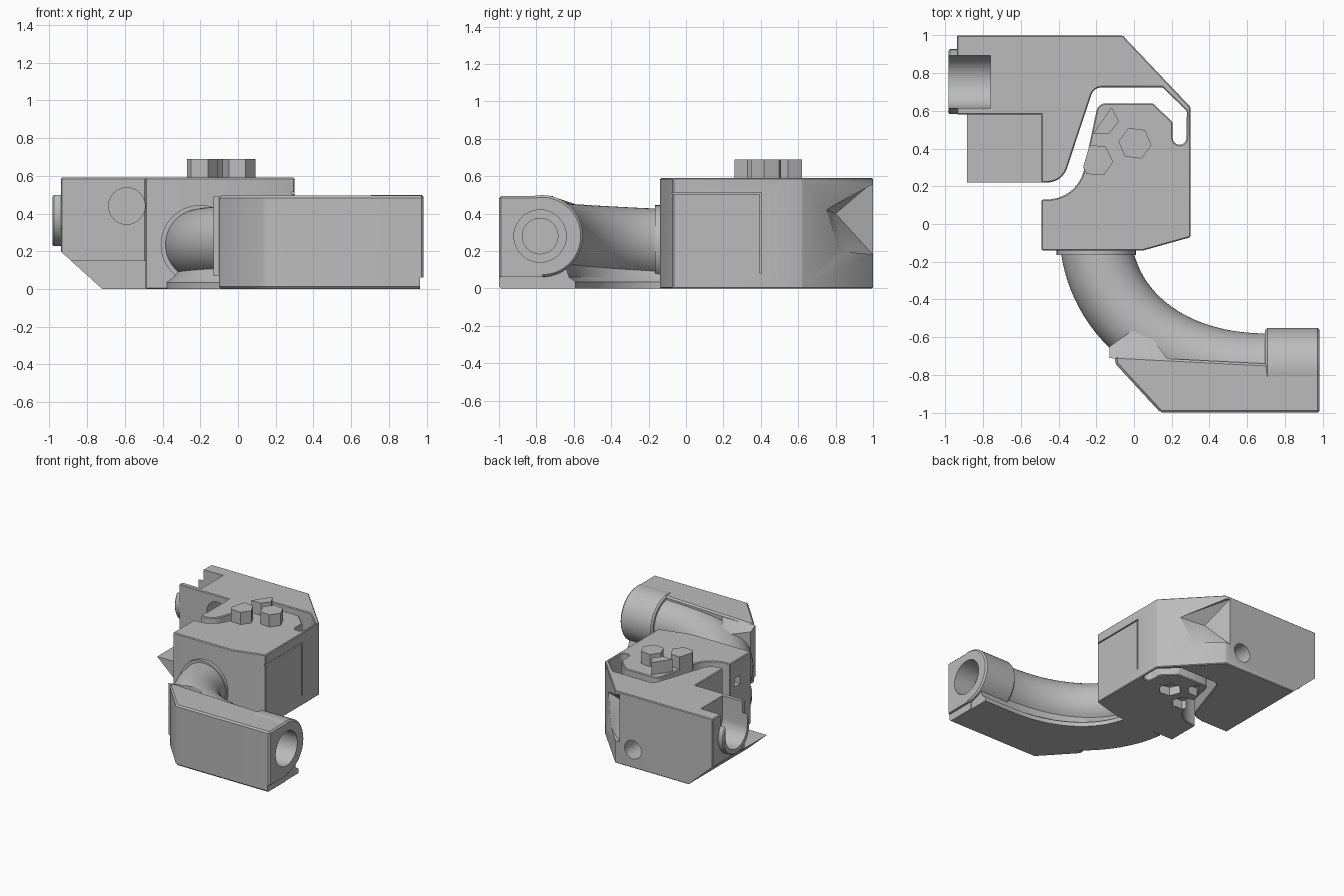
import bpy
import bmesh
import math
from mathutils import Vector, geometry

if "Cube" in bpy.data.objects:
    bpy.data.objects.remove(bpy.data.objects["Cube"])

GREY = (0.5, 0.5, 0.5, 1)
mat = bpy.data.materials.new("plain_grey")
mat.use_nodes = True
mat.diffuse_color = GREY
mat.node_tree.nodes["Principled BSDF"].inputs["Base Color"].default_value = GREY


def finish(name, bm):
    bmesh.ops.recalc_face_normals(bm, faces=bm.faces)
    me = bpy.data.meshes.new(name)
    bm.to_mesh(me)
    bm.free()
    me.materials.append(mat)
    ob = bpy.data.objects.new(name, me)
    bpy.context.collection.objects.link(ob)
    return ob


def prism(name, outline, lo, hi, axis="z"):
    """Extrude an outline along z (x, y), y (x, z) or x (y, z)."""
    place = {"z": lambda a, b: (a, b, lo), "y": lambda a, b: (a, lo, b),
             "x": lambda a, b: (lo, a, b)}[axis]
    step = {"z": (0, 0, hi - lo), "y": (0, hi - lo, 0), "x": (hi - lo, 0, 0)}[axis]
    bm = bmesh.new()
    face = bm.faces.new([bm.verts.new(place(a, b)) for a, b in outline])
    out = bmesh.ops.extrude_face_region(bm, geom=[face])
    moved = [v for v in out["geom"] if isinstance(v, bmesh.types.BMVert)]
    bmesh.ops.translate(bm, verts=moved, vec=step)
    return finish(name, bm)


def circle(a, b, r, n=48, turn=0.0):
    return [(a + r * math.cos(turn + math.tau * i / n),
             b + r * math.sin(turn + math.tau * i / n)) for i in range(n)]


def rect(a0, b0, a1, b1):
    return [(a0, b0), (a1, b0), (a1, b1), (a0, b1)]


def arc(a, b, r, start, end, n=6):
    angles = [math.radians(start + (end - start) * i / n) for i in range(n + 1)]
    return [(a + r * math.cos(t), b + r * math.sin(t)) for t in angles]


def hull(name, points):
    bm = bmesh.new()
    for p in points:
        bm.verts.new(p)
    bmesh.ops.convex_hull(bm, input=bm.verts)
    return finish(name, bm)


def apply(ob, kind, **settings):
    mod = ob.modifiers.new(kind.lower(), kind)
    for key, value in settings.items():
        setattr(mod, key, value)
    bpy.context.view_layer.objects.active = ob
    bpy.ops.object.modifier_apply(modifier=mod.name)


def soften(ob, width=0.008):
    apply(ob, "BEVEL", width=width, segments=1, limit_method="ANGLE",
          angle_limit=math.radians(40))


def cut(targets, cutters):
    for cutter in cutters:
        for ob in targets:
            apply(ob, "BOOLEAN", operation="DIFFERENCE", object=cutter, solver="EXACT")
        bpy.data.objects.remove(cutter)


# Hooked main body with the winding slot
outline = [(-0.94, 1), (-0.06, 1), (0.3, 0.62), (0.3, -0.07), (0.05, -0.14),
           (-0.49, -0.14), (-0.49, 0.13)]
outline += arc(-0.46, 0.33, 0.2, -85, -12)
outline += arc(-0.15, 0.59, 0.05, 165, 90, 4)
outline += [(0.1, 0.64), (0.205, 0.54)]
outline += arc(0.242, 0.457, 0.037, 180, 360, 8)
outline += [(0.28, 0.6), (0.15, 0.725)]
outline += arc(-0.17, 0.665, 0.06, 90, 160, 4)
outline += arc(-0.46, 0.33, 0.11, -20, -90, 6)
outline += [(-0.49, 0.22), (-0.49, 0.58), (-0.94, 0.58)]
body = prism("main_body", outline, 0, 0.59)
soften(body, 0.006)

# Low ledge beside the hook, and the ring around the side socket
ledge = prism("side_ledge", rect(-0.89, 0.22, -0.47, 0.6), 0, 0.15)
socket_ring = prism("socket_ring", circle(0.755, 0.4, 0.172), -0.985, -0.93, "x")
soften(socket_ring)

# Slanted underside, socket trough and round holes
cut([body, ledge], [prism("slant_cutter", [(-0.61, -0.1), (-1.1, 0.345), (-1.1, -0.1)],
                          0, 1.1, "y")])
cut([body, socket_ring], [
    prism("trough_cutter", circle(0.755, 0.41, 0.14), -1.1, -0.76, "x"),
    prism("trough_opening_cutter", rect(0.615, 0.41, 0.895, 0.7), -1.1, -0.76, "x")])
cut([body], [
    prism("front_hole_cutter", circle(-0.59, 0.44, 0.097, 32), 0.5, 0.8, "y"),
    prism("back_hole_cutter", circle(-0.22, 0.15, 0.075, 32), 0.8, 1.1, "y"),
    prism("side_window_cutter", rect(0, 0.38, 0.07, 0.45), -0.6, -0.43, "x")])

# Faceted pocket on the slanted back corner
rim = [Vector(p) for p in ((-0.1, 1, 0.57), (-0.1, 1, 0.18), (0.18, 0.75, 0.42),
                           (0.12, 0.82, 0.2))]
away = Vector((0.15, 0.16, 0))
cut([body], [hull("pocket_cutter", rim + [p + away for p in rim]
                  + [Vector((-0.02, 0.8, 0.4))])])

# Thin grooves outlining the side panel
cut([body], [
    prism("top_groove_cutter", rect(-0.1, 0.503, 0.405, 0.513), 0.285, 0.4, "x"),
    prism("end_groove_cutter", rect(0.395, 0.08, 0.405, 0.508), 0.285, 0.4, "x")])

# Hex bolt heads above, matching nut pockets below
bolts = {"inner_bolt": circle(0.005, 0.428, 0.088, 6, math.radians(-7)),
         "edge_bolt": [(-0.235, 0.42), (-0.15, 0.41), (-0.11, 0.33), (-0.16, 0.26),
                       (-0.25, 0.265), (-0.27, 0.3)],
         "rear_bolt": [(-0.215, 0.48), (-0.12, 0.62), (-0.08, 0.545), (-0.13, 0.48)]}
for name, shape in bolts.items():
    prism(name, shape, 0.55, 0.69)
    cut([body], [prism("nut_cutter", shape, -0.1, 0.07)])

# Collar where the bent tube leaves the body
prism("tube_collar", circle(-0.2, 0.235, 0.21), -0.165, -0.1, "y")

# Bent tube swept along a curve, flaring to a flat foot
path = geometry.interpolate_bezier(Vector((-0.2, -0.12)), Vector((-0.15, -0.5)),
                                   Vector((0.2, -0.77)), Vector((0.7, -0.77)), 28)
path.append(Vector((0.96, -0.77)))
bm = bmesh.new()
rings = []
for i, p in enumerate(path):
    t = (path[min(i + 1, len(path) - 1)] - path[max(i - 1, 0)]).normalized()
    side = Vector((t.y, -t.x))
    zc = 0.235 + 0.045 * min(1, i / 24)
    section = arc(0, zc, 0.19, -50, 230, 36)
    section += [(-0.145, 0.06), (-0.18, 0.035), (-0.18, 0),
                (0.18, 0), (0.18, 0.035), (0.145, 0.06)]
    rings.append([bm.verts.new((p.x + side.x * a, p.y + side.y * a, b))
                  for a, b in section])
for r0, r1 in zip(rings, rings[1:]):
    for k in range(len(r0)):
        j = (k + 1) % len(r0)
        bm.faces.new((r0[k], r0[j], r1[j], r1[k]))
bm.faces.new(rings[0])
bm.faces.new(rings[-1])
tube = finish("bent_tube", bm)

# Angular housing along the tube, its sloped shoulder and round end
housing = prism("tube_housing", [(-0.1, -0.74), (0.14, -1), (0.985, -1),
                                 (0.985, -0.755), (-0.1, -0.7)], 0, 0.495)
shoulder = hull("housing_shoulder", [
    (-0.13, -0.71, 0.07), (-0.13, -0.65, 0.07), (0.04, -0.53, 0.07), (0.2, -0.76, 0.07),
    (-0.13, -0.71, 0.49), (-0.13, -0.65, 0.46), (0.04, -0.53, 0.43), (0.21, -0.76, 0.49)])
end_sleeve = prism("end_sleeve", circle(-0.77, 0.28, 0.219), 0.695, 0.985, "x")
for part in (housing, end_sleeve):
    soften(part, 0.012)
cut([housing], [prism("foot_notch_cutter", rect(-1.1, -0.1, -0.5, 0.06),
                      0.965, 1.1, "x")])
cut([housing, end_sleeve, tube], [
    prism("wide_bore_cutter", circle(-0.78, 0.28, 0.14), 0.8, 1.1, "x"),
    prism("narrow_bore_cutter", circle(-0.78, 0.28, 0.095), 0.45, 1.05, "x")])

# Smooth the round surfaces, keep the machined edges crisp
for ob in bpy.context.collection.objects:
    if ob.type == "MESH" and mat.name in ob.data.materials:
        ob.data.shade_smooth()
        ob.data.set_sharp_from_angle(angle=math.radians(30))
